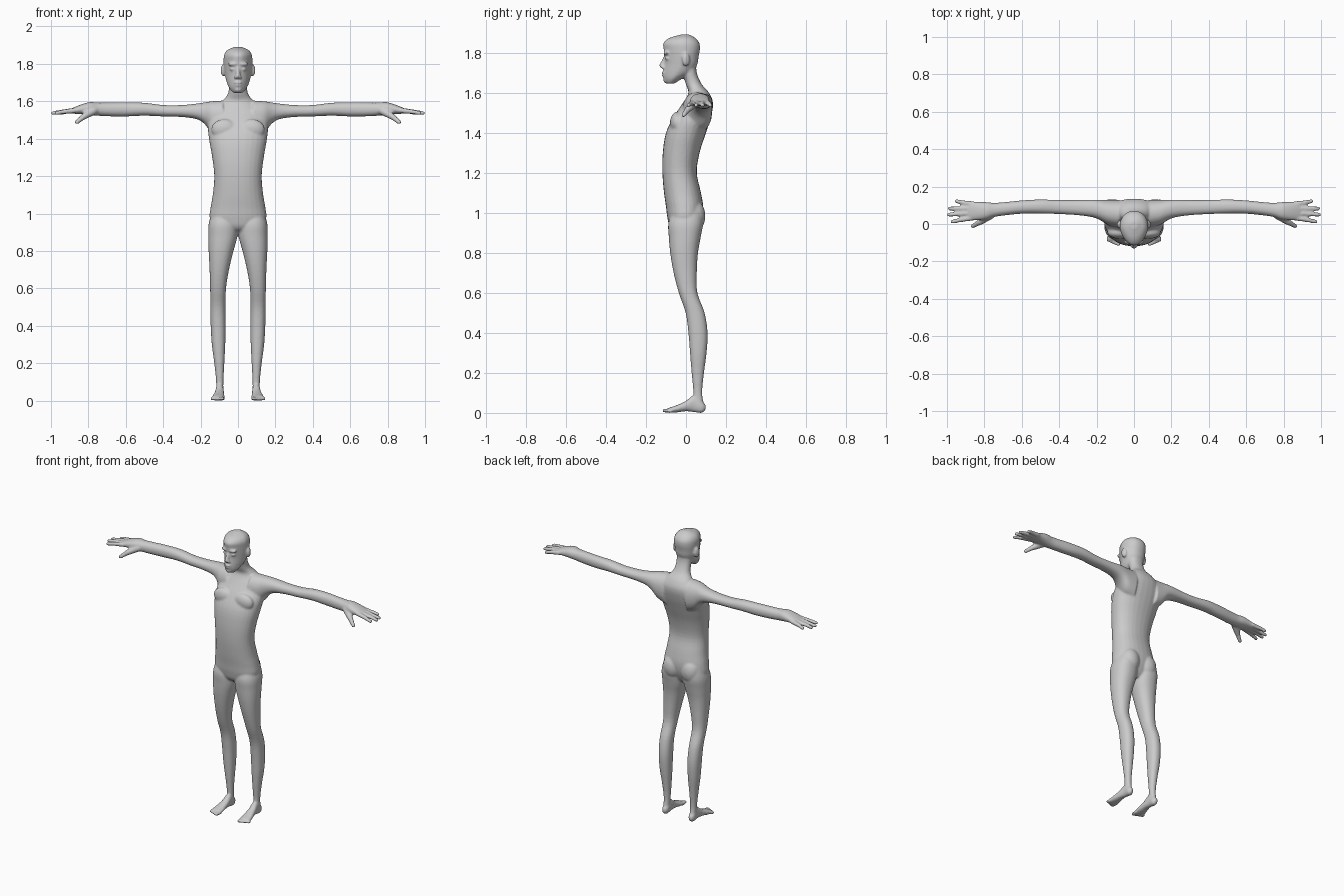
import bpy, bmesh, math
from mathutils import Matrix, Vector

SIDES = 28
skin = bpy.data.materials.new("skin grey")
skin.diffuse_color = (0.6, 0.6, 0.6, 1)
bm = bmesh.new()


def smooth_rings(rings, steps=4):
    """Insert in-between rings along a smooth curve."""
    n = len(rings)

    def slope(i, k):
        a, b = rings[max(i - 1, 0)], rings[min(i + 1, n - 1)]
        return (b[k] - a[k]) / (b[0] - a[0])
    out = []
    for i in range(n - 1):
        p, q = rings[i], rings[i + 1]
        d = q[0] - p[0]
        for s in range(steps):
            t = s / steps
            h = (2*t**3 - 3*t*t + 1, t**3 - 2*t*t + t, 3*t*t - 2*t**3, t**3 - t*t)
            out.append([p[0] + d * t] + [
                h[0]*p[k] + h[1]*d*slope(i, k) + h[2]*q[k] + h[3]*d*slope(i + 1, k)
                for k in range(1, 5)])
    return out + [list(rings[-1])]


def bridge(loops):
    """Close a stack of point loops into a solid."""
    loops = [[bm.verts.new(p) for p in loop] for loop in loops]
    n = len(loops[0])
    for p, q in zip(loops, loops[1:]):
        for j in range(n):
            k = (j + 1) % n
            bm.faces.new((p[j], p[k], q[k], q[j]))
    bm.faces.new(loops[0])
    bm.faces.new(loops[-1])


def loft(rings, axis, side=1, power=0.9, taper=0.0):
    """Skin over rings (position, a min, a max, b min, b max) along an axis."""
    loops = []
    for t, a0, a1, b0, b1 in smooth_rings(rings):
        loop = []
        for j in range(SIDES):
            w = 2 * math.pi * j / SIDES
            c, s = math.cos(w), math.sin(w)
            c = math.copysign(abs(c) ** power, c)
            s = math.copysign(abs(s) ** power, s)
            c *= 1 - taper * max(0, -s)
            a = (a0 + a1) / 2 + c * (a1 - a0) / 2
            b = (b0 + b1) / 2 + s * (b1 - b0) / 2
            x, y, z = {"x": (t, a, b), "y": (a, t, b), "z": (a, b, t)}[axis]
            loop.append((x * side, y, z))
        loops.append(loop)
    bridge(loops)


def blob(centre, radii, side=1, turn=0):
    m = (Matrix.Translation((centre[0] * side, centre[1], centre[2]))
         @ Matrix.Rotation(turn * side, 4, "Z") @ Matrix.Diagonal((*radii, 1)))
    bmesh.ops.create_icosphere(bm, subdivisions=3, radius=1, matrix=m)


def capsule(p, q, r0, r1, side=1):
    """Rounded, tapered rod for fingers, toes and the nose."""
    p, q = Vector((p[0] * side, p[1], p[2])), Vector((q[0] * side, q[1], q[2]))
    d = (q - p).normalized()
    u = d.orthogonal().normalized()
    v = d.cross(u)
    loops = []
    for c, r, angles in ((p, r0, (-80, -55, -30, 0)), (q, r1, (0, 30, 55, 80))):
        for a in map(math.radians, angles):
            loops.append([c + d * r * math.sin(a) + r * math.cos(a)
                          * (u * math.cos(w) + v * math.sin(w))
                          for w in (math.pi * j / 7 for j in range(14))])
    bridge(loops)


# torso and neck
loft([(0.89, -.05, .05, -.03, .04), (0.92, -.11, .11, -.075, .06),
      (0.97, -.15, .15, -.092, .08), (1.03, -.147, .147, -.1, .086),
      (1.1, -.135, .135, -.11, .075), (1.2, -.127, .127, -.118, .054),
      (1.3, -.138, .138, -.116, .068), (1.4, -.155, .155, -.1, .1),
      (1.48, -.16, .16, -.062, .125), (1.55, -.13, .13, -.015, .135),
      (1.6, -.085, .085, .012, .115), (1.64, -.054, .054, .0, .08),
      (1.7, -.049, .049, -.018, .054), (1.77, -.055, .055, -.03, .05)], "z")

# head: narrow toward the face
loft([(1.645, -.026, .026, -.1, -.06), (1.67, -.046, .046, -.112, -.02),
      (1.7, -.06, .06, -.114, .03), (1.74, -.07, .07, -.108, .056),
      (1.78, -.075, .075, -.108, .063), (1.82, -.077, .077, -.112, .07),
      (1.85, -.074, .074, -.112, .066), (1.875, -.056, .056, -.08, .045),
      (1.891, -.02, .02, -.025, .015)], "z", taper=0.3)
capsule((0, -.106, 1.775), (0, -.121, 1.735), .008, .013)      # nose
blob((0, -.112, 1.7), (.022, .011, .006))                      # upper lip
blob((0, -.109, 1.686), (.02, .011, .006))                     # lower lip
blob((0, -.098, 1.662), (.02, .016, .014))                     # chin

for side in (1, -1):
    blob((.012, -.116, 1.728), (.01, .01, .008), side)         # nostril
    blob((.03, -.1, 1.798), (.026, .012, .009), side, .3)      # brow
    blob((.03, -.094, 1.772), (.015, .012, .007), side, .3)    # eye
    blob((.08, .0, 1.765), (.011, .02, .033), side, .3)        # ear
    blob((.073, -.045, 1.45), (.07, .035, .055), side)         # chest
    blob((.066, .045, .985), (.062, .052, .078), side)         # buttock

    # arm
    loft([(.08, -.02, .13, 1.4, 1.604), (.14, -.005, .13, 1.43, 1.6),
          (.18, .02, .13, 1.48, 1.594), (.22, .036, .13, 1.504, 1.588),
          (.3, .047, .128, 1.516, 1.58), (.4, .053, .128, 1.519, 1.58),
          (.5, .056, .131, 1.523, 1.592), (.6, .055, .126, 1.519, 1.594),
          (.7, .045, .116, 1.52, 1.593), (.75, .037, .113, 1.523, 1.593),
          (.79, .024, .117, 1.527, 1.596), (.83, .02, .118, 1.531, 1.586),
          (.87, .02, .118, 1.533, 1.571), (.89, .028, .11, 1.536, 1.562)], "x", side)

    # fingers and thumb
    for y0, y1, tip in ((.107, .122, .95), (.083, .083, .987), (.058, .05, .99), (.033, .012, .972)):
        mid = ((.86 + tip) / 2 + .01, (y0 + y1) / 2, 1.545)
        capsule((.86, y0, 1.552), mid, .0145, .0125, side)
        capsule(mid, (tip, y1, 1.537), .0125, .0105, side)
    capsule((.77, .045, 1.55), (.825, .01, 1.518), .022, .017, side)
    capsule((.825, .01, 1.518), (.862, -.012, 1.488), .0155, .0115, side)

    # leg
    loft([(.03, .078, .118, .035, .09), (.1, .078, .117, .037, .081),
          (.2, .073, .127, .028, .09), (.3, .068, .14, .02, .103),
          (.4, .066, .146, .012, .108), (.5, .067, .148, -.002, .093),
          (.6, .064, .149, -.036, .057), (.7, .048, .152, -.062, .054),
          (.8, .024, .157, -.079, .06), (.88, .003, .159, -.086, .074),
          (.95, .002, .156, -.088, .086), (1.03, .01, .13, -.06, .08)], "z", side)

    # foot and toes
    loft([(.098, .088, .108, .015, .04), (.08, .077, .118, .0, .06),
          (.04, .076, .119, .004, .088), (.0, .074, .126, .008, .06),
          (-.05, .071, .138, .002, .037), (-.085, .071, .143, .0, .026)], "y", side)
    for i in range(5):
        x, r = .081 + .0143 * i, .0115 - .0006 * i
        capsule((x, -.075, r), (x + .002, -.11 + .0055 * i, r), r, r * .85, side)

bmesh.ops.recalc_face_normals(bm, faces=bm.faces)
mesh = bpy.data.meshes.new("body")
bm.to_mesh(mesh)
bm.free()
body = bpy.data.objects.new("body", mesh)
bpy.context.collection.objects.link(body)
mesh.materials.append(skin)

# fuse the parts into one soft skin
fuse = body.modifiers.new("fuse", "REMESH")
fuse.mode = "VOXEL"
fuse.voxel_size = 0.006
fuse.use_smooth_shade = True
relax = body.modifiers.new("relax", "SMOOTH")
relax.factor = 0.5
relax.iterations = 5
